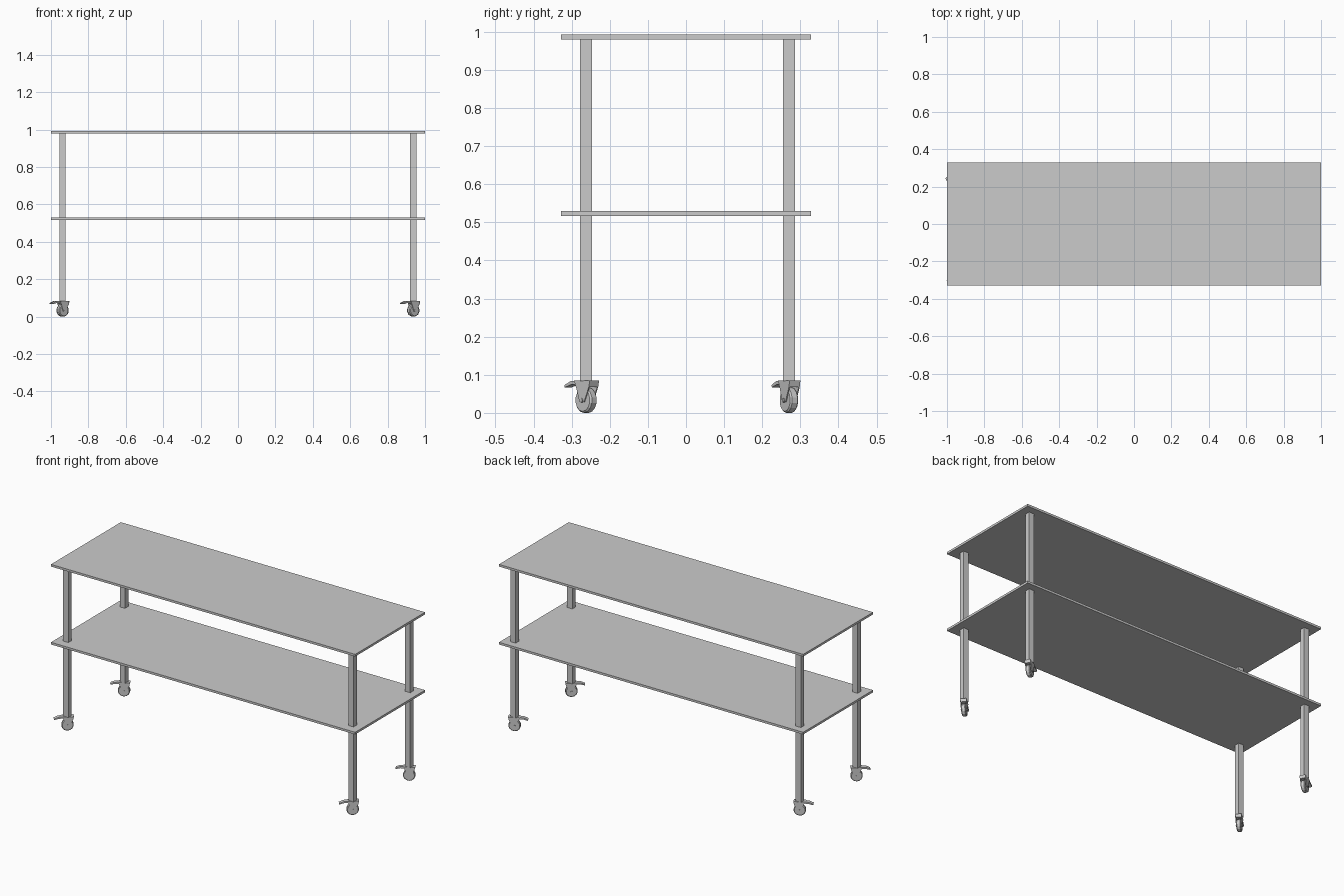
import bpy, bmesh
from math import radians, pi
from mathutils import Matrix

if "Cube" in bpy.data.objects:
    bpy.data.objects.remove(bpy.data.objects["Cube"])


def finish(name, bm, matrix=Matrix()):
    bmesh.ops.recalc_face_normals(bm, faces=bm.faces)
    bm.transform(matrix)
    me = bpy.data.meshes.new(name)
    bm.to_mesh(me)
    bm.free()
    ob = bpy.data.objects.new(name, me)
    bpy.context.collection.objects.link(ob)
    return ob


def box(name, centre, size):
    bm = bmesh.new()
    bmesh.ops.create_cube(bm, size=1)
    m = Matrix.Translation(centre) @ Matrix.Diagonal((*size, 1))
    return finish(name, bm, m)


def plate(name, profile, y0, y1, matrix):
    """Extrude an x-z profile from y0 to y1."""
    bm = bmesh.new()
    face = bm.faces.new([bm.verts.new((x, y0, z)) for x, z in profile])
    ext = bmesh.ops.extrude_face_region(bm, geom=[face])
    verts = [g for g in ext["geom"] if isinstance(g, bmesh.types.BMVert)]
    bmesh.ops.translate(bm, verts=verts, vec=(0, y1 - y0, 0))
    return finish(name, bm, matrix)


def cylinder(name, radius, width, sides, z, matrix, chamfer=0):
    bm = bmesh.new()
    bmesh.ops.create_cone(bm, cap_ends=True, segments=sides, radius1=radius,
                          radius2=radius, depth=width)
    if chamfer:
        rim = [e for e in bm.edges
               if abs(e.verts[0].co.z - e.verts[1].co.z) < 1e-6]
        bmesh.ops.bevel(bm, geom=rim, offset=chamfer, segments=1, affect='EDGES')
    m = matrix @ Matrix.Translation((0, 0, z)) @ Matrix.Rotation(pi / 2, 4, 'X')
    return finish(name, bm, m)


CHEEK = [(-0.030, 0.085), (0.034, 0.085), (0.030, 0.068),
         (0.010, 0.028), (-0.008, 0.028), (-0.020, 0.062)]
CROWN = [(-0.030, 0.085), (0.034, 0.085), (0.030, 0.068), (-0.024, 0.070)]
LEVER = [(-0.026, 0.085), (-0.050, 0.083), (-0.074, 0.073),
         (-0.073, 0.067), (-0.048, 0.074), (-0.024, 0.074)]


def caster(tag, x, y, yaw):
    m = Matrix.Translation((x, y, 0)) @ Matrix.Rotation(radians(yaw), 4, 'Z')
    cylinder("wheel_" + tag, 0.0335, 0.024, 14, 0.0335, m, 0.004)
    cylinder("axle_" + tag, 0.006, 0.036, 8, 0.0335, m)
    plate("fork_crown_" + tag, CROWN, -0.016, 0.016, m)
    for side, s in (("near", -1), ("far", 1)):
        plate(f"fork_{side}_{tag}", CHEEK, s * 0.013, s * 0.016, m)
    plate("brake_lever_" + tag, LEVER, -0.012, 0.012, m)


# Two shelves
box("top_shelf", (0, 0, 0.9865), (2, 0.656, 0.013))
box("lower_shelf", (0, 0, 0.5235), (2, 0.656, 0.013))

# Square legs running through the lower shelf, each on a swivelled caster
for side, x in (("left", -0.938), ("right", 0.937)):
    for end, y, yaw in (("front", -0.262, 40), ("back", 0.27, 28)):
        tag = f"{end}_{side}"
        box("leg_" + tag, (x, y, 0.5325), (0.034, 0.031, 0.897))
        caster(tag, x, y, yaw)
